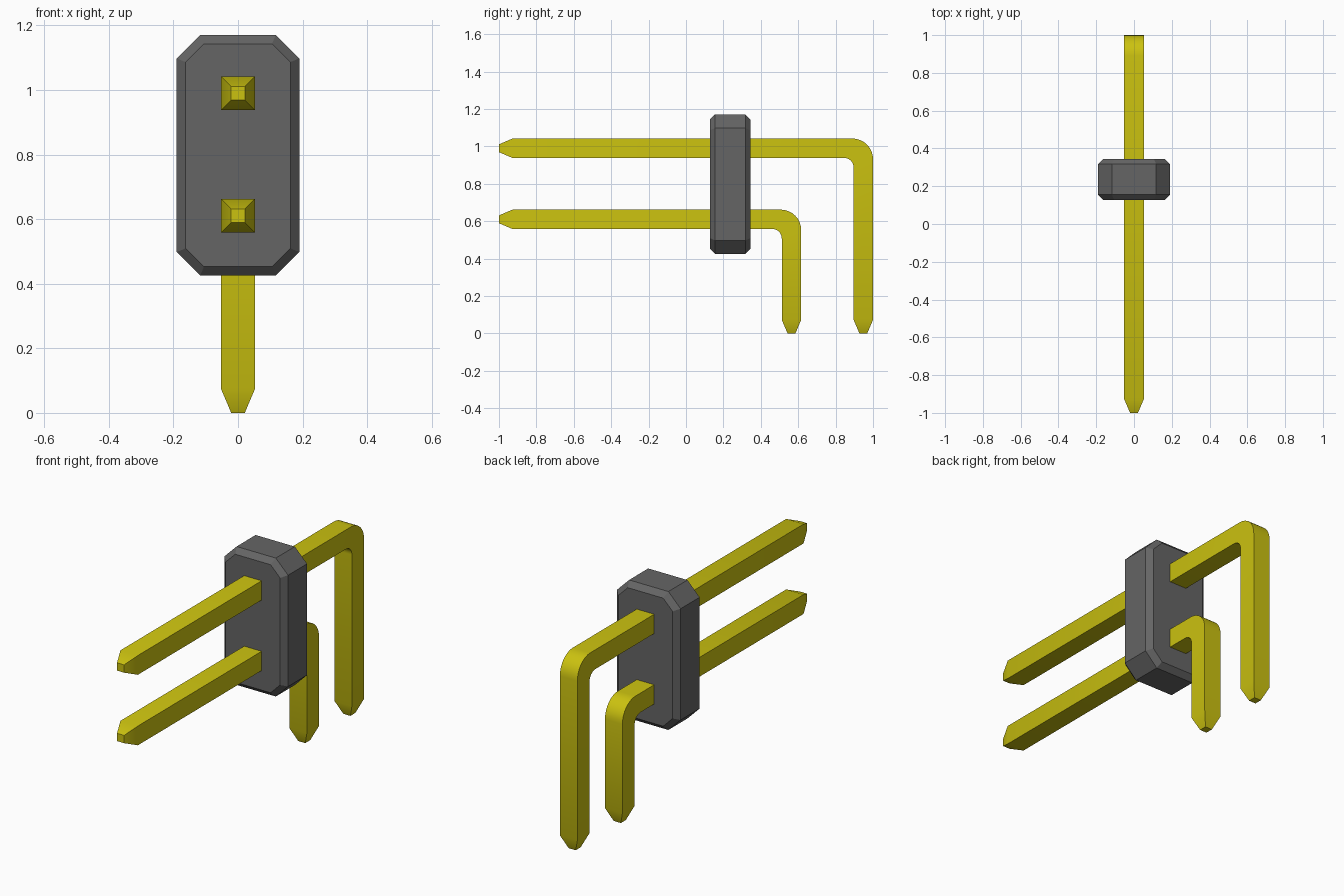
import bpy, bmesh
from math import sin, cos, pi, radians

cube = bpy.data.objects.get("Cube")
if cube:
    bpy.data.objects.remove(cube, do_unlink=True)


def material(name, color):
    m = bpy.data.materials.new(name)
    m.use_nodes = True
    m.diffuse_color = color
    m.node_tree.nodes["Principled BSDF"].inputs["Base Color"].default_value = color
    return m


def loft(name, rings, mat):
    """Skin a list of equal-length point rings and cap both ends."""
    bm = bmesh.new()
    loops = [[bm.verts.new(p) for p in ring] for ring in rings]
    for a, b in zip(loops, loops[1:]):
        for i in range(len(a)):
            j = (i + 1) % len(a)
            bm.faces.new((a[i], a[j], b[j], b[i]))
    bm.faces.new(loops[0])
    bm.faces.new(loops[-1])
    bmesh.ops.recalc_face_normals(bm, faces=bm.faces)
    mesh = bpy.data.meshes.new(name)
    bm.to_mesh(mesh)
    bm.free()
    mesh.materials.append(mat)
    obj = bpy.data.objects.new(name, mesh)
    bpy.context.collection.objects.link(obj)
    bpy.ops.object.select_all(action="DESELECT")
    obj.select_set(True)
    bpy.context.view_layer.objects.active = obj
    bpy.ops.object.shade_smooth_by_angle(angle=radians(30))
    return obj


yellow = material("yellow metal", (0.60, 0.54, 0.005, 1))
grey = material("dark grey plastic", (0.13, 0.13, 0.13, 1))

HALF, TIP, TAPER = 0.052, 0.021, 0.073   # pin half width, tip half width, tip length
R_OUT, R_IN, STEPS = 0.11, 0.05, 8       # bend radii and segments


def pin(name, y, z):
    """Square pin running back along z, then bent down at y."""
    def section(outer, inner, w=HALF):
        return [(-w, *outer), (w, *outer), (w, *inner), (-w, *inner)]

    rings = [section((-1, z + TIP), (-1, z - TIP), TIP),
             section((-1 + TAPER, z + HALF), (-1 + TAPER, z - HALF))]
    # rounded bend, outer and inner corners
    for i in range(STEPS + 1):
        a = pi / 2 * i / STEPS
        s, c = sin(a) - 1, cos(a) - 1
        rings.append(section((y + HALF + R_OUT * s, z + HALF + R_OUT * c),
                             (y - HALF + R_IN * s, z - HALF + R_IN * c)))
    rings += [section((y + HALF, TAPER), (y - HALF, TAPER)),
              section((y + TIP, 0), (y - TIP, 0), TIP)]
    return loft(name, rings, yellow)


pin("upper_pin", 0.948, 0.99)
pin("lower_pin", 0.564, 0.61)


# Housing: chamfered octagonal block
def octagon(y, inset):
    w, h, mid = 0.19 - inset, 0.373 - inset, 0.798
    cut = 0.073 - inset * 0.586
    quarter = [(w, h - cut), (w - cut, h)]
    half = quarter + [(-x, z) for x, z in reversed(quarter)]
    return [(x, y, mid + z) for x, z in half + [(-x, -z) for x, z in half]]


FRONT, BACK, BEVEL = 0.127, 0.345, 0.028
loft("housing", [octagon(FRONT, BEVEL), octagon(FRONT + BEVEL, 0),
                 octagon(BACK - BEVEL, 0), octagon(BACK, BEVEL)], grey)
